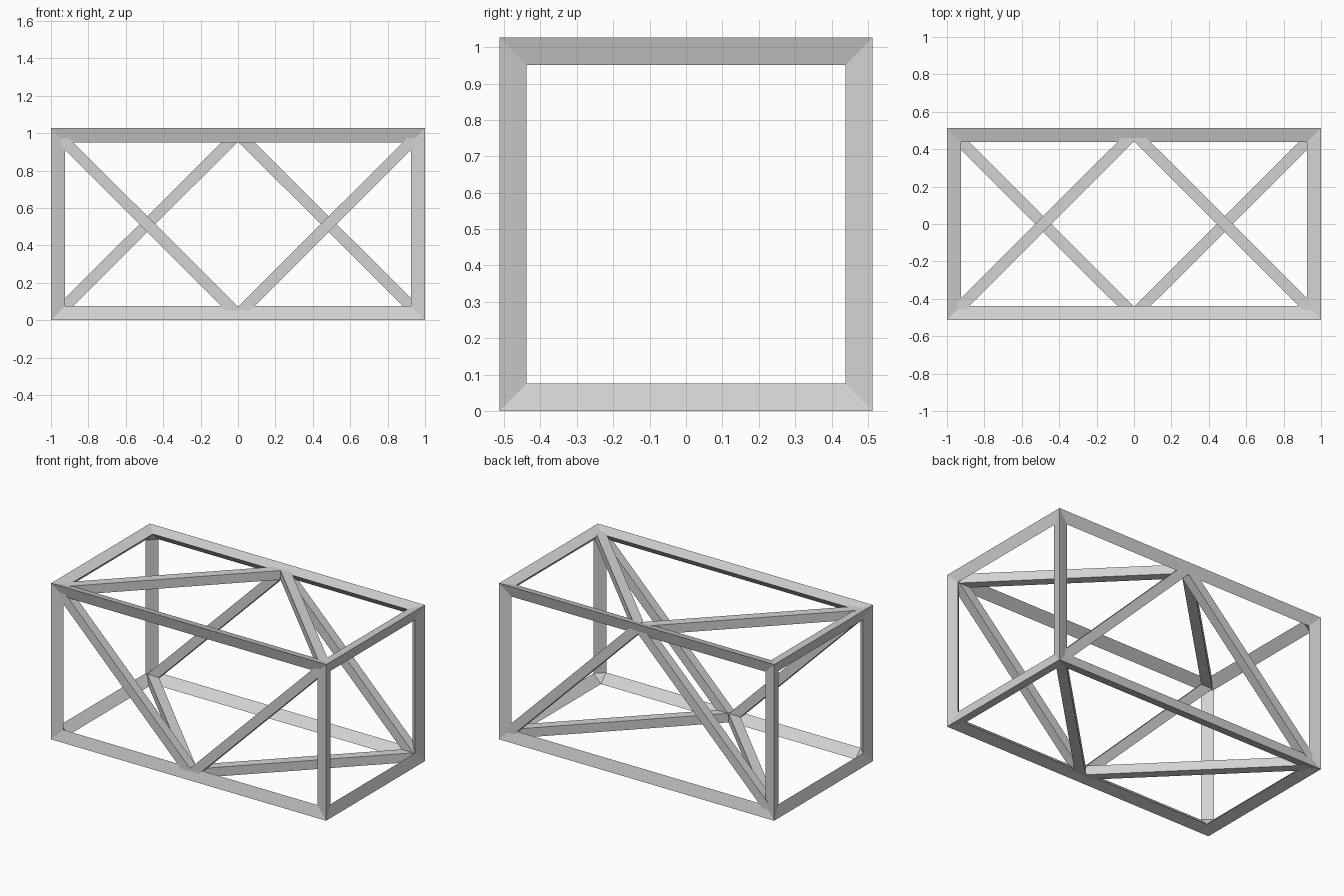
import bpy, bmesh
from itertools import product
from mathutils import Vector, Matrix

cube = bpy.data.objects.get("Cube")
if cube:
    bpy.data.objects.remove(cube, do_unlink=True)

GREY = (0.65, 0.65, 0.65, 1.0)
steel = bpy.data.materials.new("light_grey")
steel.use_nodes = True
steel.diffuse_color = GREY
steel.node_tree.nodes["Principled BSDF"].inputs["Base Color"].default_value = GREY

HALF = Vector((1.0, 0.513, 0.513))   # half size of the whole truss
RAIL, SLOPE = 0.075, 0.02            # rail width and inward slope of its face
BAR, DEPTH = 0.06, 0.044             # brace thickness and depth of its centre


def add_object(name, bm):
    bmesh.ops.recalc_face_normals(bm, faces=bm.faces)
    mesh = bpy.data.meshes.new(name)
    bm.to_mesh(mesh)
    bm.free()
    mesh.materials.append(steel)
    obj = bpy.data.objects.new(name, mesh)
    bpy.context.collection.objects.link(obj)
    return obj


def flip(corner, axis):
    return tuple(-s if i == axis else s for i, s in enumerate(corner))


# Box frame: twelve mitred rails with a triangular section
bm = bmesh.new()
lift = Vector((0, 0, HALF.z))
corners = list(product((-1, 1), repeat=3))
outer, inner = {}, {}
for c in corners:
    outer[c] = bm.verts.new(Vector([s * h for s, h in zip(c, HALF)]) + lift)
    for a in range(3):
        inset = [SLOPE if i == a else RAIL for i in range(3)]
        p = Vector([s * (h - k) for s, h, k in zip(c, HALF, inset)])
        inner[a, c] = bm.verts.new(p + lift)
for c in corners:
    bm.faces.new([inner[a, c] for a in range(3)])
    for e in range(3):
        if c[e] > 0:
            continue
        far = flip(c, e)
        b, d = (e + 1) % 3, (e + 2) % 3
        for a in (b, d):
            bm.faces.new((outer[c], outer[far], inner[a, far], inner[a, c]))
        bm.faces.new((inner[b, c], inner[b, far], inner[d, far], inner[d, c]))
add_object("box_frame", bm)


# Diagonal braces: square bars lying in the plane of each long side
def brace(name, start, end, normal):
    start, end, normal = Vector(start), Vector(end), Vector(normal)
    along = (end - start).normalized()
    across = normal.cross(along)
    frame = Matrix((along, normal, across)).transposed().to_4x4()
    frame.translation = (start + end) / 2
    size = Matrix.Diagonal(((end - start).length, BAR, BAR, 1))
    bm = bmesh.new()
    bmesh.ops.create_cube(bm, size=1, matrix=frame @ size)
    add_object(name, bm)


near, low = HALF.y - DEPTH, DEPTH
high = 2 * HALF.z - DEPTH
for side, sx in (("left", 1), ("right", -1)):
    mid, tip = sx * 0.015, sx * 0.955
    brace("front_brace_" + side, (mid, -near, low), (tip, -near, high), (0, -1, 0))
    brace("back_brace_" + side, (mid, near, high), (tip, near, low), (0, 1, 0))
    brace("top_brace_" + side, (mid, near, high), (tip, -near, high), (0, 0, 1))
    brace("bottom_brace_" + side, (mid, -near, low), (tip, near, low), (0, 0, -1))
